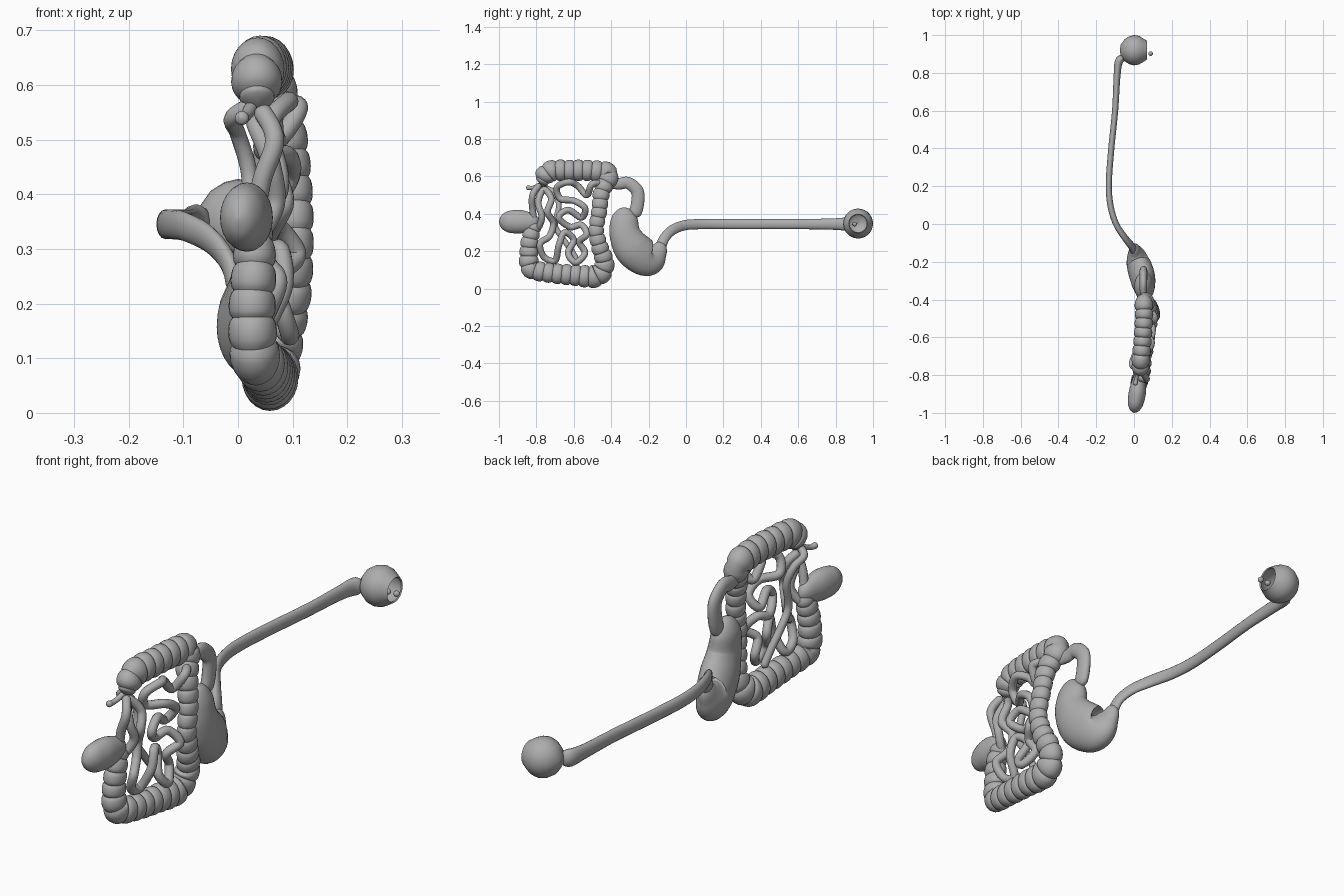
import bpy, math
from mathutils import Vector

default_cube = bpy.data.objects.get("Cube")
if default_cube:
    bpy.data.objects.remove(default_cube, do_unlink=True)

grey = bpy.data.materials.new("plain grey")
grey.use_nodes = True
grey.diffuse_color = (0.42, 0.42, 0.42, 1)
grey.node_tree.nodes["Principled BSDF"].inputs["Base Color"].default_value = grey.diffuse_color


def finish(obj, angle=45):
    """Give an object the shared material and smooth shading with sharp edges."""
    obj.data.materials.clear()
    obj.data.materials.append(grey)
    bpy.ops.object.select_all(action='DESELECT')
    obj.select_set(True)
    bpy.context.view_layer.objects.active = obj
    bpy.ops.object.shade_smooth_by_angle(angle=math.radians(angle))
    return obj


def make_object(name, verts, faces):
    mesh = bpy.data.meshes.new(name)
    mesh.from_pydata(verts, [], faces)
    mesh.update()
    obj = bpy.data.objects.new(name, mesh)
    bpy.context.collection.objects.link(obj)
    return finish(obj)


def spline(points, step):
    """Evenly spaced samples (x, y, z, radius) on a curve through the points."""
    p = [Vector(q) / 100 for q in points]
    p = [p[0] * 2 - p[1]] + p + [p[-1] * 2 - p[-2]]
    fine = []
    for a, b, c, d in zip(p, p[1:], p[2:], p[3:]):
        for i in range(40):
            t = i / 40
            fine.append((b * 2 + (c - a) * t + (a * 2 - b * 5 + c * 4 - d) * t ** 2
                         + (b * 3 - a - c * 3 + d) * t ** 3) / 2)
    fine.append(p[-2])
    lengths = [0]
    for a, b in zip(fine, fine[1:]):
        lengths.append(lengths[-1] + (b.xyz - a.xyz).length)
    total = lengths[-1]
    count = max(4, round(total / step))
    out, k = [], 0
    for i in range(count + 1):
        s = total * i / count
        while k < len(fine) - 2 and lengths[k + 1] < s:
            k += 1
        span = max(lengths[k + 1] - lengths[k], 1e-9)
        out.append(fine[k].lerp(fine[k + 1], min(1, (s - lengths[k]) / span)))
    return out, total


def tube(name, points, squash=1.0, step=0.008, sides=16, lobe_rows=0):
    """Round-ended organ tube; squash flattens it sideways, lobes pinch it."""
    path, total = spline(points, step)
    last = len(path) - 1
    verts, faces = [], []
    for i, q in enumerate(path):
        tangent = (path[min(i + 1, last)].xyz - path[max(i - 1, 0)].xyz).normalized()
        side = Vector((1, 0, 0))
        side = (side - tangent * side.dot(tangent)).normalized()
        up = tangent.cross(side)
        r = q.w
        # Rounded ends
        edge = min(i, last - i) * total / last
        if edge < r:
            r *= max(0.08, math.sqrt(1 - (1 - edge / r) ** 2))
        # Pouches separated by tight creases
        if lobe_rows:
            r *= 0.85 + 0.17 * math.sqrt(abs(math.sin(math.pi * i / lobe_rows)))
        for j in range(sides):
            a = math.tau * j / sides
            verts.append(q.xyz + side * (r * squash * math.cos(a)) + up * (r * math.sin(a)))
    for i in range(last):
        for j in range(sides):
            n = (j + 1) % sides
            a, b = i * sides, (i + 1) * sides
            faces.append((a + j, a + n, b + n, b + j))
    faces.append(tuple(reversed(range(sides))))
    faces.append(tuple(range(last * sides, (last + 1) * sides)))
    return make_object(name, verts, faces)


# Mouth: hollow cup opening sideways
cup = [(-7.5, 0.2), (-7, 3), (-5, 5.8), (-2.5, 7.4), (0, 8), (2.5, 7.6), (4.5, 6.5),
       (6.8, 5), (6.4, 4.6), (4, 5.8), (0, 6.8), (-3, 6), (-5, 3.5), (-5.6, 0.2)]
sides = 28
verts, faces = [], []
for x, r in cup:
    for j in range(sides):
        a = math.tau * j / sides
        verts.append(Vector((x, 92 + r * math.cos(a), 34.8 + r * math.sin(a))) / 100)
for i in range(len(cup) - 1):
    for j in range(sides):
        n = (j + 1) % sides
        a, b = i * sides, (i + 1) * sides
        faces.append((a + j, b + j, b + n, a + n))
make_object("mouth", verts, faces)

# Two small beads in front of the mouth
for name, spot in (("inner_bead", (0.05, 0.9, 0.345)), ("outer_bead", (0.088, 0.902, 0.345))):
    bpy.ops.mesh.primitive_uv_sphere_add(segments=16, ring_count=10, radius=0.012, location=spot)
    bpy.context.object.name = name
    finish(bpy.context.object)

# Gullet from the mouth to the stomach
tube("gullet", [(-5, 89, 34.5, 3.8), (-8, 86, 34.5, 3.6), (-9, 78, 34.5, 3),
                (-10, 60, 34.5, 2.7), (-12, 40, 34.5, 2.7), (-13.3, 22, 34.5, 2.7),
                (-12.5, 10, 34.5, 2.7), (-9.5, 0, 34, 2.7), (-5, -7, 31.5, 2.7),
                (-1.5, -11.5, 27, 2.7), (0, -14, 21, 3)], squash=0.6, step=0.015)

# Stomach
tube("stomach", [(5, -33, 43.5, 5), (5, -33, 37, 7.2), (5.5, -32.5, 29, 8.4),
                 (4.5, -28, 21, 10), (2, -20, 16, 9.3), (0.5, -15, 20, 5.2),
                 (0, -13, 25, 2.8)], squash=0.66, sides=28)

# Arched outlet of the stomach
tube("stomach_outlet", [(5, -28, 38, 3.4), (5, -26, 45, 3.5), (5, -26, 52, 3.4),
                        (5, -31, 56.5, 3.2), (5, -36, 56, 3), (6, -43, 56, 2.2)],
     squash=0.62)

# Large intestine with pouches, running round the frame
lobe_rows = 8
tube("large_intestine", [(3, -80, 36, 3.6), (3, -83, 28, 4.6), (2.6, -84, 19, 5),
                         (3, -83, 11, 5.3), (4.5, -75, 8.7, 5.2), (5.5, -60, 7.2, 5.6),
                         (6, -48, 6.8, 6), (7.5, -43.5, 13, 5.2), (9.5, -46, 22, 4.6),
                         (10.3, -48, 31, 4.1), (10, -46.5, 41, 4.2), (8.5, -45, 52, 4.6),
                         (5.5, -41.5, 61, 5.6), (5.3, -50, 63, 5.6), (4.5, -62, 63.2, 5.6),
                         (3.5, -73, 62.5, 5.6), (3.5, -78, 56, 5)],
     squash=0.85, step=0.006, sides=24, lobe_rows=lobe_rows)

# Rectum
tube("rectum", [(0, -100, 35.5, 4.5), (0.8, -95, 35.7, 5.8), (1.8, -89, 35.8, 6.3),
                (2.6, -83, 35.5, 5), (3, -78, 35, 3.4)], squash=0.72, sides=24)

# Appendix
tube("appendix", [(2.5, -77, 56, 1.3), (1.2, -82, 54, 1), (0.5, -85.5, 54, 1.5)], step=0.003)

# Small intestine, coiled inside the frame
coils = [(-42, 56), (-50, 56), (-53, 50), (-58, 55), (-63, 57), (-69, 54), (-67, 48),
         (-60, 47), (-54, 43), (-56, 38), (-63, 42), (-68, 38), (-62, 33), (-56, 34),
         (-53, 29), (-57, 25), (-54, 19), (-59, 14), (-63, 19), (-60, 26), (-65, 30),
         (-68, 23), (-70, 15), (-76, 17), (-78, 24), (-73, 28), (-71, 35), (-74, 41),
         (-72, 48), (-76, 53), (-79, 46), (-77, 38), (-80, 32), (-82, 42), (-82, 50),
         (-78, 56)]
points = []
for i, (y, z) in enumerate(coils):
    depth = 6.5 + (y + 68) * 0.14 + 2.2 * math.sin(i * 1.9)
    points.append((depth if i else 6, y, z, 1.75))
tube("small_intestine", points, sides=12)

# Loose loop on the far side, passing behind the coils
tube("rear_loop", [(3.5, -77, 57, 1.5), (-1, -75, 54, 1.5), (0, -70, 51, 1.5),
                   (2, -68, 44, 1.5), (2.5, -70, 34, 1.5), (3, -66, 27, 1.5),
                   (4, -61, 20, 1.5), (5, -57, 13, 1.5)], sides=12)
